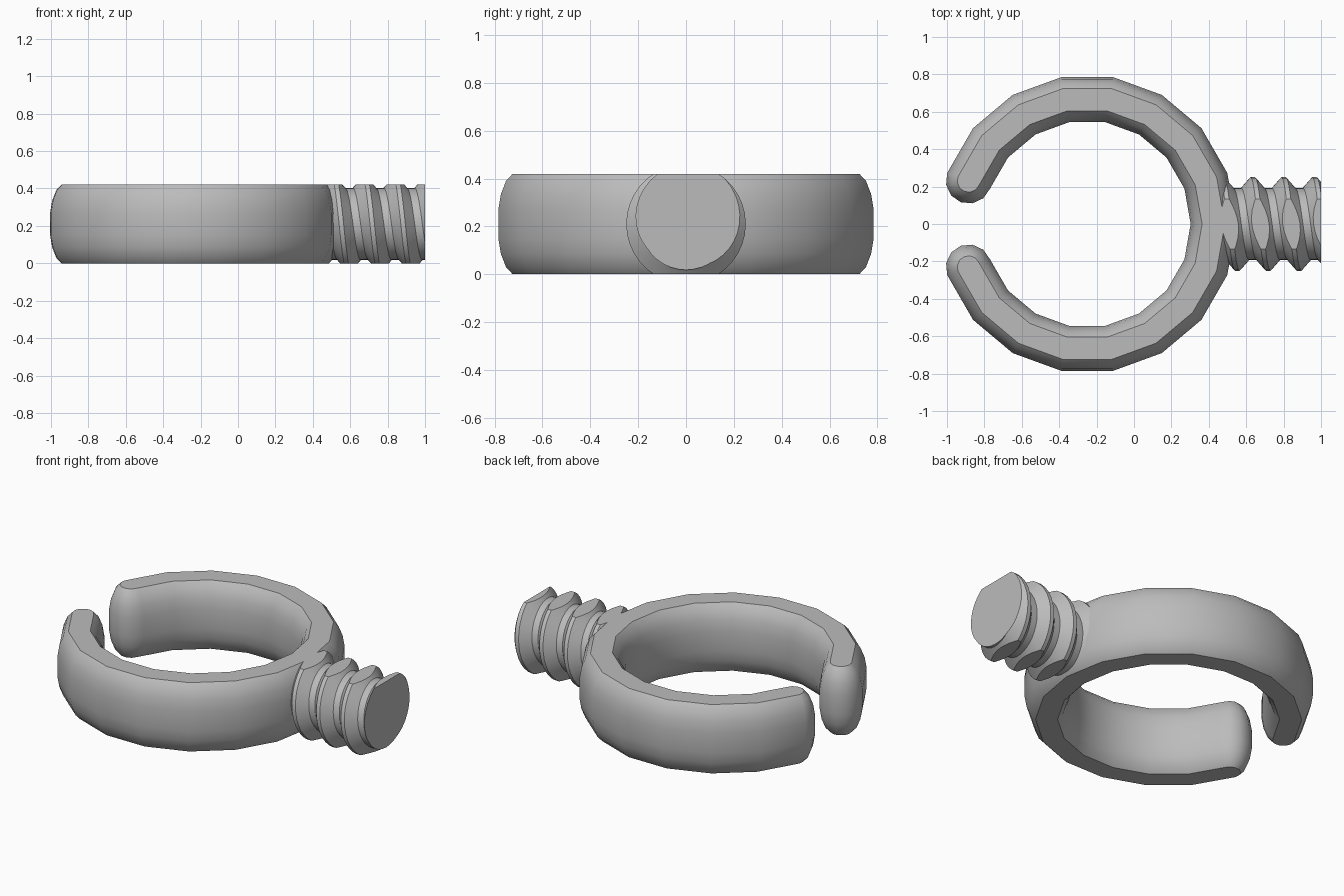
import bpy, bmesh
from math import radians, cos, sin, pi, tau
from mathutils import Vector

if "Cube" in bpy.data.objects:
    bpy.data.objects.remove(bpy.data.objects["Cube"])

HEIGHT = 0.42
RING_X, RING_RADIUS = -0.25, 0.675

grey = bpy.data.materials.new("plain_grey")
grey.use_nodes = True
grey.diffuse_color = (0.5, 0.5, 0.5, 1)
grey.node_tree.nodes["Principled BSDF"].inputs["Base Color"].default_value = (0.5, 0.5, 0.5, 1)


def finish(bm, name):
    bmesh.ops.recalc_face_normals(bm, faces=bm.faces)
    mesh = bpy.data.meshes.new(name)
    bm.to_mesh(mesh)
    bm.free()
    mesh.materials.append(grey)
    obj = bpy.data.objects.new(name, mesh)
    bpy.context.collection.objects.link(obj)
    bpy.ops.object.select_all(action="DESELECT")
    obj.select_set(True)
    bpy.context.view_layer.objects.active = obj
    bpy.ops.object.shade_smooth_by_angle(angle=radians(30))
    return obj


def polar(radius, degrees):
    return Vector((cos(radians(degrees)), sin(radians(degrees)), 0)) * radius


def ring_outline(half_width):
    """Closed C outline: outer arc, round tip, inner arc, round tip."""
    arc = range(-160, 161, 20)
    tip = range(30, 180, 30)
    points = [polar(RING_RADIUS + half_width, a) for a in arc]
    points += [polar(RING_RADIUS, 160) + polar(half_width, 160 + a) for a in tip]
    points += [polar(RING_RADIUS - half_width, a) for a in reversed(arc)]
    points += [polar(RING_RADIUS, -160) + polar(half_width, 20 + a) for a in tip]
    return points


# Open ring: C outlines stacked along a bulging side profile
bm = bmesh.new()
lower = [(0.061, 0), (0.089, 0.03), (0.111, 0.085), (0.122, 0.15)]
profile = lower + [(w, HEIGHT - z) for w, z in reversed(lower)]
loops = [[bm.verts.new(p + Vector((RING_X, 0, z))) for p in ring_outline(w)]
         for w, z in profile]
for a, b in zip(loops, loops[1:]):
    for i in range(len(a)):
        j = (i + 1) % len(a)
        bm.faces.new((a[i], a[j], b[j], b[i]))
bm.faces.new(loops[0])
bm.faces.new(loops[-1])
finish(bm, "open_ring")

# Threaded stud: helical surface along x, cut square at both ends
PITCH, STEPS, TURNS = 0.165, 36, 7
START, END = 0.42, 1.0
CREST_X = 0.635
thread = [(-0.012, 0.25), (0.012, 0.25), (0.062, 0.192), (PITCH - 0.062, 0.192)]
bm = bmesh.new()
columns = []
for s in range(STEPS):
    angle = tau * s / STEPS
    column = []
    for turn in range(TURNS):
        for offset, radius in thread:
            x = CREST_X + offset + PITCH * (turn - 3 + s / STEPS)
            column.append(bm.verts.new((x, radius * cos(angle),
                                        HEIGHT / 2 + radius * sin(angle))))
    columns.append(column)
for s in range(STEPS):
    a, b = columns[s], columns[(s + 1) % STEPS]
    shift = len(thread) if s == STEPS - 1 else 0
    for i in range(len(a) - 1 - shift):
        bm.faces.new((a[i], a[i + 1], b[i + 1 + shift], b[i + shift]))

for x, direction in ((START, -1), (END, 1)):
    cut = bmesh.ops.bisect_plane(
        bm, geom=bm.verts[:] + bm.edges[:] + bm.faces[:],
        plane_co=(x, 0, 0), plane_no=(direction, 0, 0), clear_outer=True)
    rim = [e for e in cut["geom_cut"] if isinstance(e, bmesh.types.BMEdge)]
    bmesh.ops.holes_fill(bm, edges=rim, sides=0)

# Flatten the crests level with the ring's top and bottom
for z in (0, HEIGHT):
    bmesh.ops.bisect_plane(
        bm, geom=bm.verts[:] + bm.edges[:] + bm.faces[:],
        plane_co=(0, 0, z), plane_no=(0, 0, 1))
for v in bm.verts:
    v.co.z = min(max(v.co.z, 0), HEIGHT)
finish(bm, "threaded_stud")
